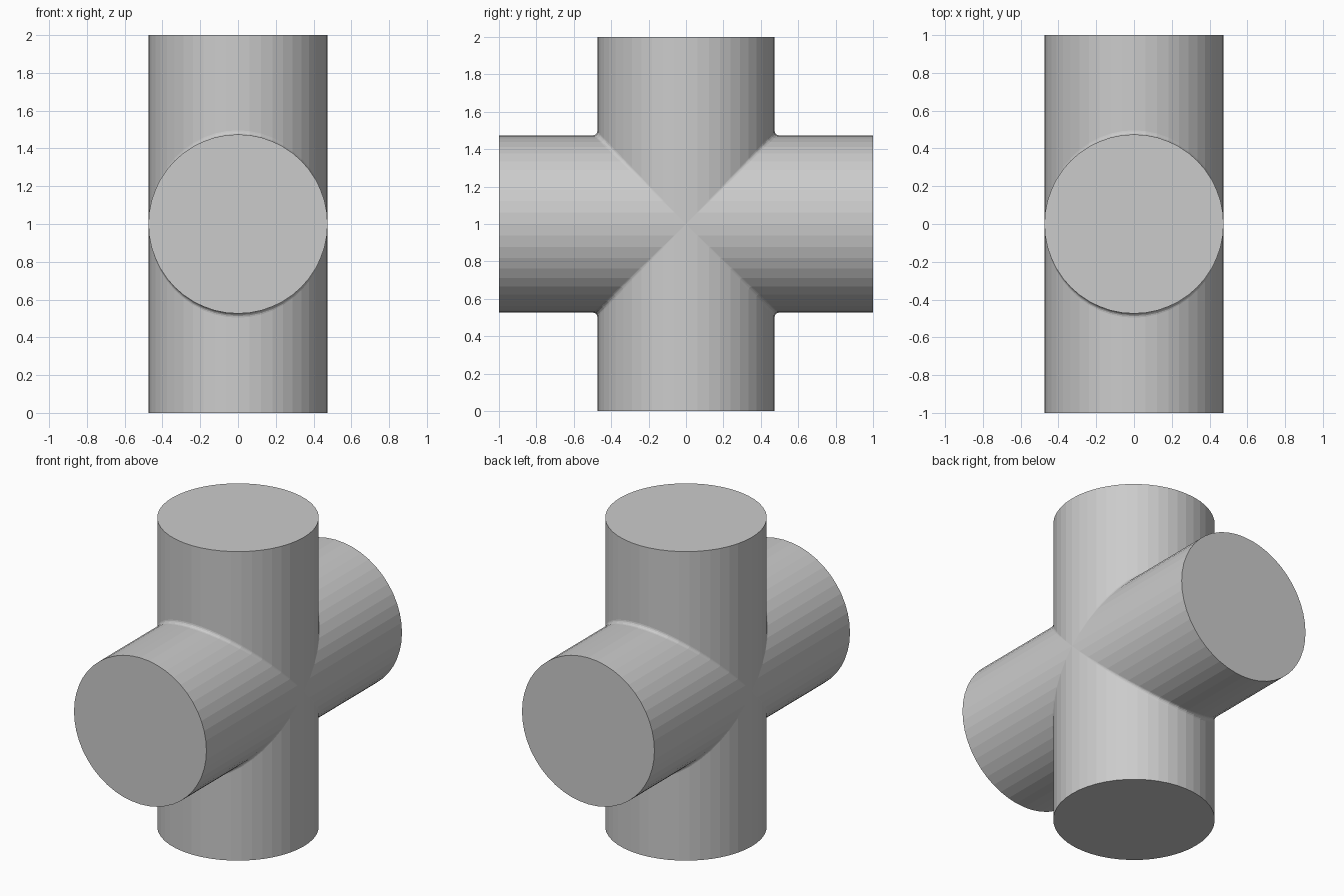
import bpy, bmesh, math

if "Cube" in bpy.data.objects:
    bpy.data.objects.remove(bpy.data.objects["Cube"])

R = 0.474        # pipe radius
FILLET = 0.022   # small blend where the arms meet
HALF = 24        # segments per half circle
ARC = 4          # steps across the blend


def corner_profile(h):
    """Outline of one inner corner of the cross at half-width h."""
    f = FILLET * h / R
    pts = [(1.0, h)]
    for i in range(ARC + 1):
        a = math.pi / 2 * i / ARC
        pts.append((h + f - f * math.sin(a), h + f - f * math.cos(a)))
    pts.append((h, 1.0))
    return pts


bm = bmesh.new()

# Four mirrored corners, each lofted across the width of the pipes
for sy in (1, -1):
    for sz in (1, -1):
        rows = []
        for k in range(HALF + 1):
            t = math.pi * k / HALF
            x, h = -R * math.cos(t), R * math.sin(t)
            rows.append([bm.verts.new((x, sy * y, 1 + sz * z))
                         for y, z in corner_profile(h)])
        for a, b in zip(rows, rows[1:]):
            for i in range(len(a) - 1):
                bm.faces.new((a[i], a[i + 1], b[i + 1], b[i]))

# Weld the seams and cap the four round ends
bmesh.ops.remove_doubles(bm, verts=bm.verts, dist=1e-4)
bmesh.ops.holes_fill(bm, edges=[e for e in bm.edges if e.is_boundary], sides=0)
bmesh.ops.recalc_face_normals(bm, faces=bm.faces)

mesh = bpy.data.meshes.new("cross_pipe")
bm.to_mesh(mesh)
bm.free()
obj = bpy.data.objects.new("cross_pipe", mesh)
bpy.context.collection.objects.link(obj)
